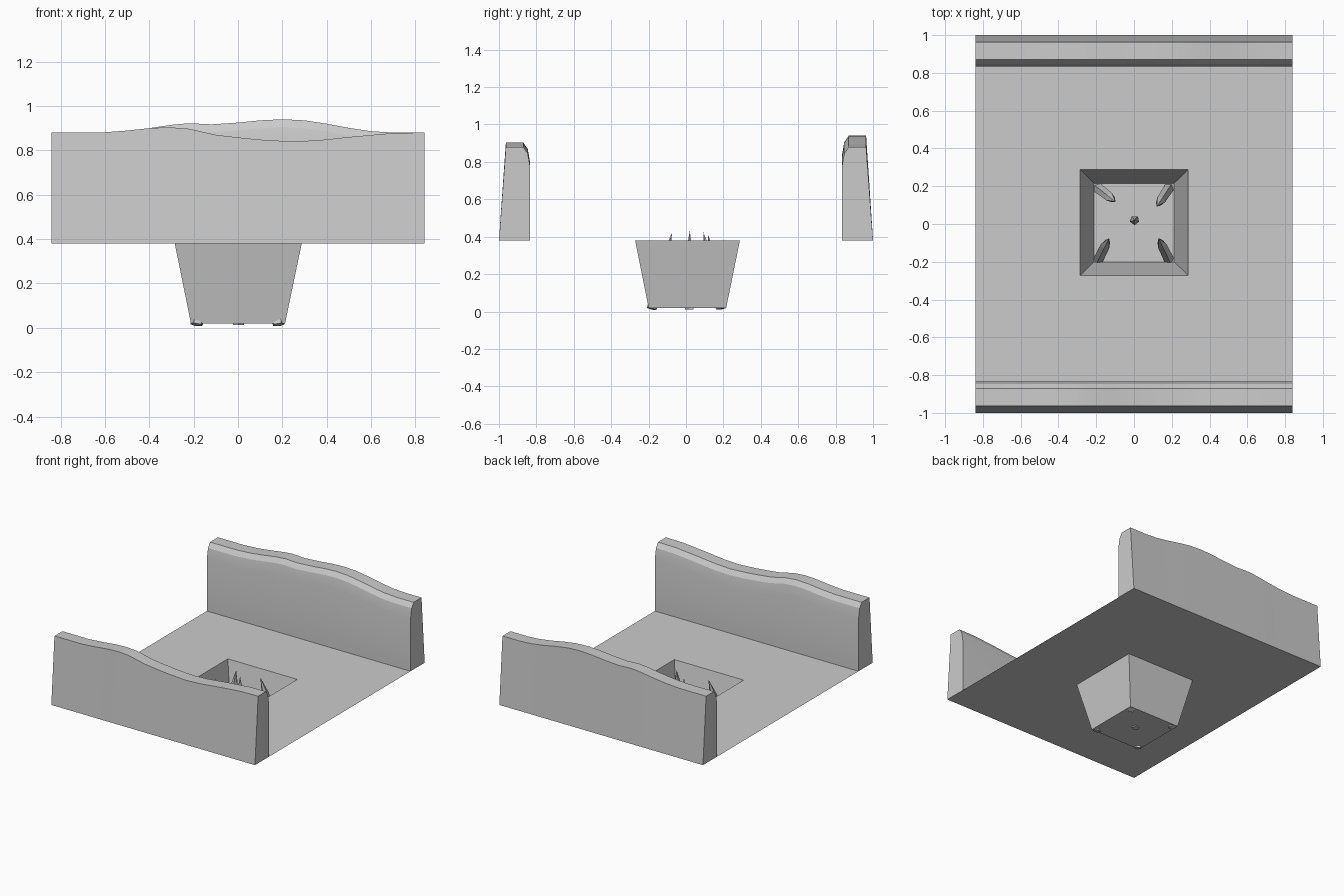
import bpy, bmesh
from mathutils import Vector

if "Cube" in bpy.data.objects:
    bpy.data.objects.remove(bpy.data.objects["Cube"])


def finish(name, bm, fix=True):
    if fix:
        bmesh.ops.recalc_face_normals(bm, faces=bm.faces)
    me = bpy.data.meshes.new(name)
    bm.to_mesh(me)
    bm.free()
    ob = bpy.data.objects.new(name, me)
    bpy.context.collection.objects.link(ob)
    return ob


def loft(bm, rings, closed=True):
    """Quads between successive rings of points; returns the vertex rings."""
    vr = [[bm.verts.new(p) for p in r] for r in rings]
    for a, b in zip(vr, vr[1:]):
        n = len(a)
        for i in range(n if closed else n - 1):
            j = (i + 1) % n
            bm.faces.new((a[i], a[j], b[j], b[i]))
    return vr


def rect(x0, x1, y0, y1, z):
    return [(x0, y0, z), (x1, y0, z), (x1, y1, z), (x0, y1, z)]


BASE, W = 0.38, 0.84

# floor with sunken tapering pit, a single-sided sheet facing up
bm = bmesh.new()
rings = loft(bm, [rect(-W, W, -0.833, 0.833, BASE),
                  rect(-0.285, 0.287, -0.272, 0.288, BASE),
                  rect(-0.212, 0.212, -0.2, 0.215, 0.02)])
bm.faces.new(rings[-1])
finish("floor_with_pit", bm, fix=False)


# side walls: a chamfered section swept along x with a wavy top
def wall(name, side, crest):
    bm = bmesh.new()
    sections = []
    for x, top in crest:
        prof = [(1.0, BASE), (0.963, top), (0.87, top), (0.846, top - 0.035),
                (0.833, top - 0.11), (0.833, BASE)]
        sections.append([(x, side * y, z) for y, z in prof])
    vr = loft(bm, sections)
    bm.faces.new(vr[0])
    bm.faces.new(vr[-1])
    ob = finish(name, bm)
    ob.data.shade_smooth()
    bpy.context.view_layer.objects.active = ob
    ob.select_set(True)
    bpy.ops.object.shade_smooth_by_angle(angle=0.2)
    ob.select_set(False)


wall("front_wall", -1, [(-W, .88), (-.62, .88), (-.5, .889), (-.4, .9), (-.31, .904),
                        (-.22, .897), (-.1, .87), (0, .858), (.1, .848), (.24, .84),
                        (.36, .845), (.5, .86), (.7, .878), (W, .88)])
wall("back_wall", 1, [(-W, .88), (-.62, .88), (-.5, .888), (-.4, .9), (-.3, .915),
                      (-.22, .922), (-.12, .917), (0, .925), (.1, .935), (.2, .94),
                      (.3, .935), (.4, .92), (.5, .901), (.6, .886), (.7, .88), (W, .88)])


# spikes: five-sided stakes with sharpened points
def spike(name, base, tip, r=0.028):
    base, tip = Vector(base), Vector(tip)
    rot = (tip - base).to_track_quat('Z', 'Y').to_matrix().to_4x4()
    length = (tip - base).length
    bm = bmesh.new()
    bmesh.ops.create_circle(bm, cap_ends=True, segments=5, radius=r)
    low = list(bm.faces)
    ext = bmesh.ops.extrude_face_region(bm, geom=low)["geom"]
    top = [v for v in ext if isinstance(v, bmesh.types.BMVert)]
    for v in top:
        v.co = (v.co.x * 0.92, v.co.y * 0.92, length * 0.68)
    cap = [f for f in ext if isinstance(f, bmesh.types.BMFace)]
    poked = bmesh.ops.poke(bm, faces=cap)["verts"]
    poked[0].co = (0, 0, length)
    ob = finish(name, bm)
    ob.matrix_world = rot
    ob.location = base


spike("spike_centre", (0.003, 0.02, 0.012), (0.003, 0.02, 0.43), 0.026)
spike("spike_front_left", (-.187, -.185, .014), (-.132, -.075, .42))
spike("spike_front_right", (.183, -.185, .014), (.13, -.075, .42))
spike("spike_back_right", (.183, .188, .016), (.12, .092, .425))
spike("spike_back_left", (-.187, .188, .016), (-.098, .118, .41))
